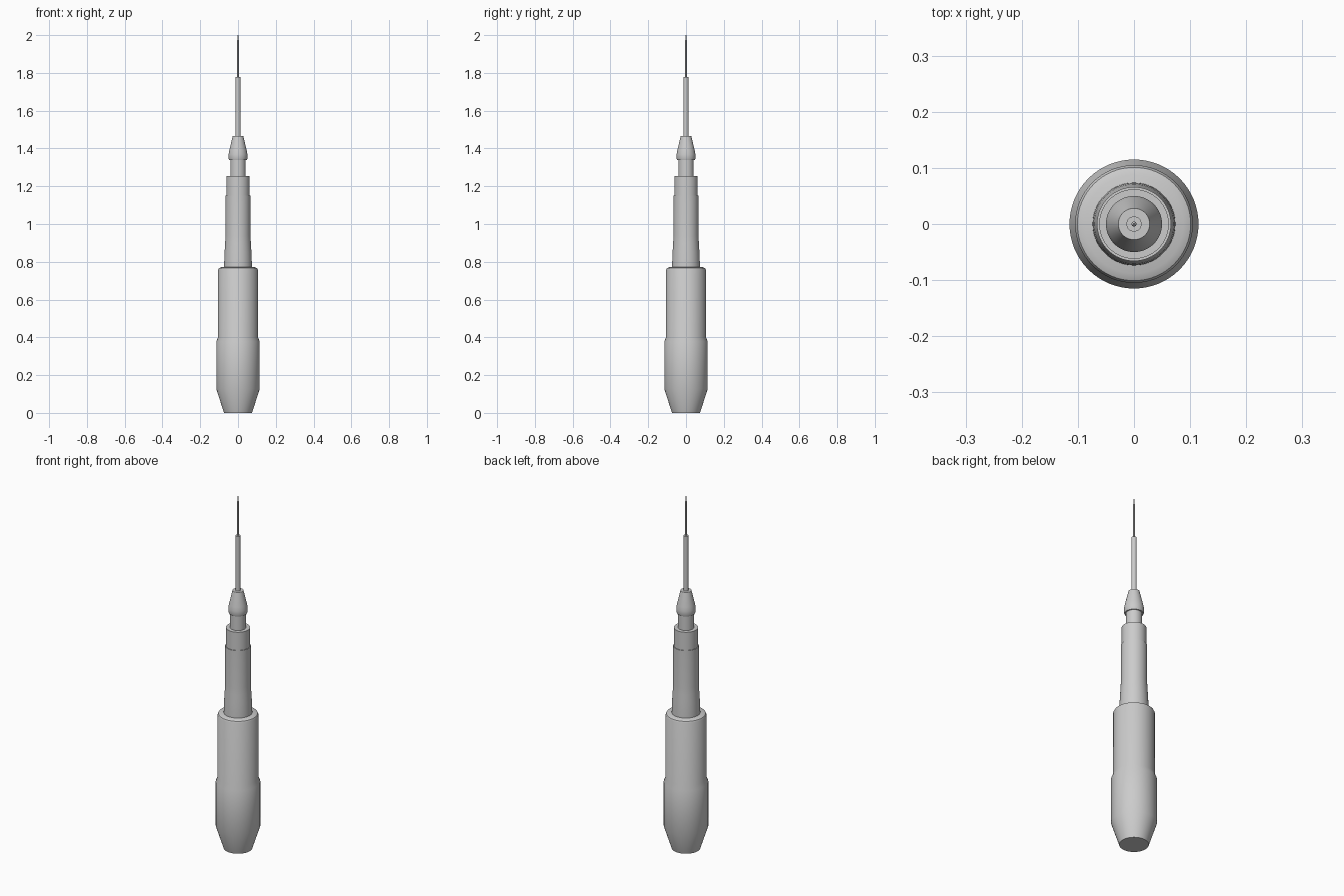
import bpy
import math

cube = bpy.data.objects.get("Cube")
if cube:
    bpy.data.objects.remove(cube, do_unlink=True)

metal = bpy.data.materials.new("satin grey metal")
metal.use_nodes = True
grey = (0.6, 0.6, 0.6, 1)
metal.diffuse_color = grey
metal.node_tree.nodes["Principled BSDF"].inputs["Base Color"].default_value = grey


def lathe(name, profile, sides=64):
    """Closed turned part from (radius, height) points, bottom to top."""
    verts = [(r * math.cos(2 * math.pi * i / sides), r * math.sin(2 * math.pi * i / sides), z)
             for r, z in profile for i in range(sides)]
    faces = [tuple(reversed(range(sides)))]
    for k in range(len(profile) - 1):
        a, b = k * sides, (k + 1) * sides
        for i in range(sides):
            j = (i + 1) % sides
            faces.append((a + i, a + j, b + j, b + i))
    faces.append(tuple(range(len(verts) - sides, len(verts))))
    mesh = bpy.data.meshes.new(name)
    mesh.from_pydata(verts, [], faces)
    mesh.materials.append(metal)
    obj = bpy.data.objects.new(name, mesh)
    bpy.context.collection.objects.link(obj)
    bpy.ops.object.select_all(action='DESELECT')
    obj.select_set(True)
    bpy.context.view_layer.objects.active = obj
    bpy.ops.object.shade_smooth_by_angle(angle=math.radians(30))


# Handle: tapered foot, thick grip, slimmer barrel with chamfered shoulder
lathe("handle", [(0.074, 0), (0.115, 0.127), (0.115, 0.378), (0.105, 0.402),
                 (0.105, 0.758), (0.101, 0.766), (0.088, 0.772)])

# Shaft flaring gently into the handle
lathe("shaft", [(0.074, 0.76), (0.073, 0.80), (0.071, 0.85), (0.068, 0.90),
                (0.066, 0.94), (0.066, 1.152)])

# Collar and neck
lathe("collar", [(0.062, 1.14), (0.062, 1.255)])
lathe("neck", [(0.041, 1.24), (0.041, 1.35)])

# Nose cone
lathe("nose_cone", [(0.047, 1.338), (0.05, 1.346), (0.05, 1.368), (0.046, 1.39),
                    (0.028, 1.466)])

# Rod and needle with a finer point
lathe("rod", [(0.0135, 1.45), (0.0135, 1.778)], 32)
lathe("needle", [(0.0045, 1.76), (0.0045, 1.972), (0.002, 1.976), (0.002, 2.0)], 16)
